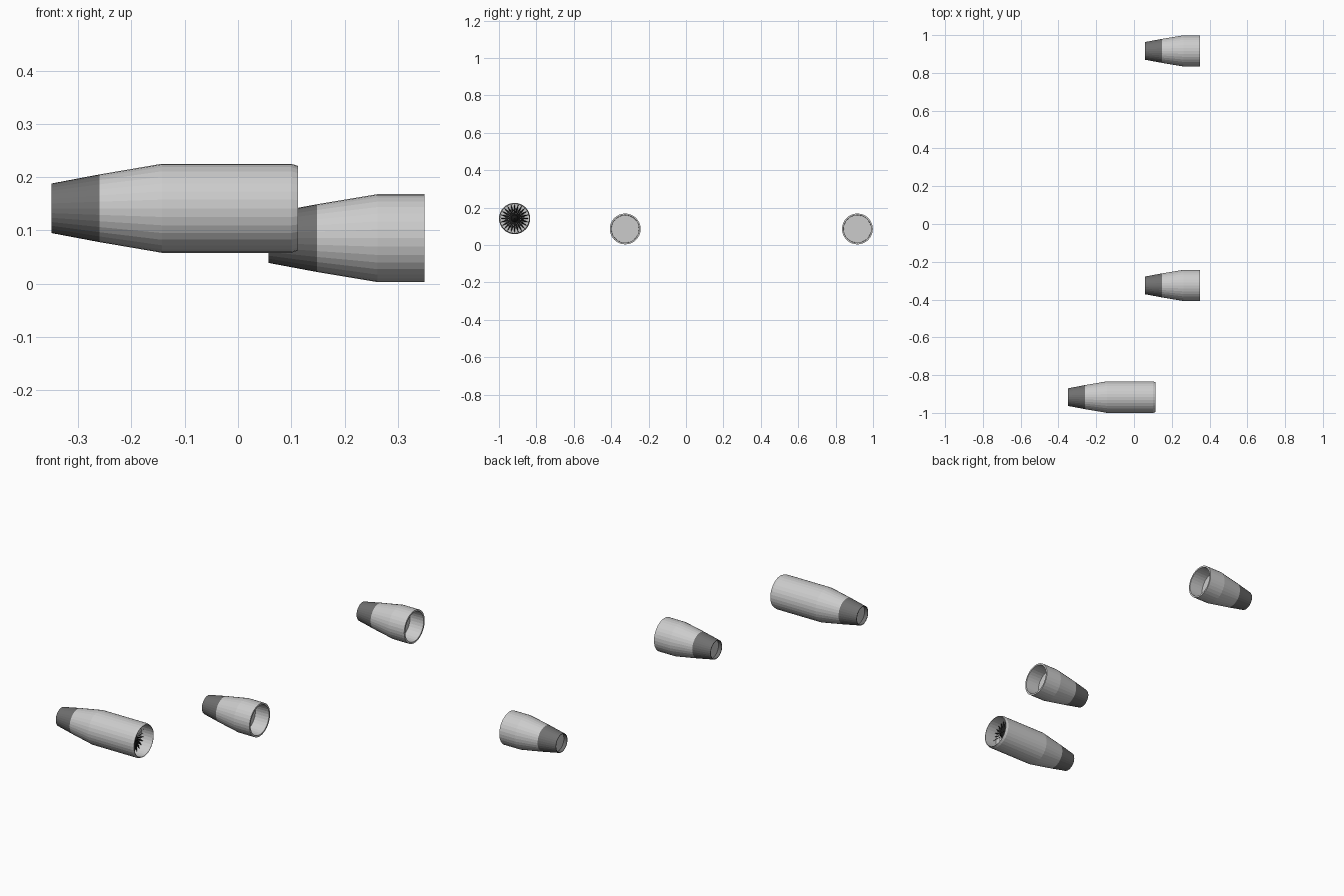
import bpy, bmesh
from math import sin, cos, pi, radians

if "Cube" in bpy.data.objects:
    bpy.data.objects.remove(bpy.data.objects["Cube"])

SEG = 32


def material(name, v):
    m = bpy.data.materials.new(name)
    m.diffuse_color = (v, v, v, 1)
    m.use_nodes = True
    m.node_tree.nodes["Principled BSDF"].inputs["Base Color"].default_value = m.diffuse_color
    return m


DARK = material("dark_metal", 0.16)
BLACK = material("black", 0.01)


def finish(bm, name, loc, mat=None):
    me = bpy.data.meshes.new(name)
    bm.to_mesh(me)
    bm.free()
    ob = bpy.data.objects.new(name, me)
    ob.location = loc
    bpy.context.collection.objects.link(ob)
    if mat:
        me.materials.append(mat)
    return ob


def lathe(name, profile, loc, mat=None):
    """Revolve (x, radius) points about the x axis; radius 0 closes an end."""
    bm = bmesh.new()
    rings = []
    for x, r in profile:
        if r == 0:
            rings.append([bm.verts.new((x, 0, 0))] * SEG)
        else:
            rings.append([bm.verts.new((x, r * cos(2 * pi * i / SEG), r * sin(2 * pi * i / SEG)))
                          for i in range(SEG)])
    for a, b in zip(rings, rings[1:]):
        for i in range(SEG):
            j = (i + 1) % SEG
            quad = list(dict.fromkeys((a[i], a[j], b[j], b[i])))
            bm.faces.new(quad)
    bmesh.ops.recalc_face_normals(bm, faces=bm.faces)
    return finish(bm, name, loc, mat)


def exhaust(name, x0, x1, loc):
    # tapered nozzle with a recessed end plate
    lathe(name, [(x1, .0635), (x0, .0465), (x0, .044), (x0 + .02, .046)], loc, DARK)
    lathe(name + "_plate", [(x0 + .02, .046), (x0 + .02, 0)], loc)


def fan(name, x, loc, count=24):
    # twisted blades tapering to pointed tips
    bm = bmesh.new()
    for k in range(count):
        a = 2 * pi * k / count
        vs = []
        for r, half, pitch in ((.015, .0028, 25), (.045, .006, 35), (.076, .0012, 50)):
            for s in (-1, 1):
                t = a + s * half * cos(radians(pitch)) / r
                vs.append(bm.verts.new((x + s * half * sin(radians(pitch)), r * cos(t), r * sin(t))))
        for i in (0, 2):
            bm.faces.new((vs[i], vs[i + 1], vs[i + 3], vs[i + 2]))
    finish(bm, name, loc, BLACK)
    # spinner at the hub
    lathe(name + "_spinner", [(x - .008, .02), (x + .004, .017), (x + .022, 0)], loc, BLACK)


# two short engine pods
for name, y in (("left_pod", .9165), ("middle_pod", -.325)):
    loc = (0, y, .0855)
    lathe(name + "_cowl", [(.148, .0635), (.262, .0825), (.35, .0825), (.35, .074),
                           (.275, .073), (.275, 0)], loc)
    exhaust(name + "_exhaust", .057, .148, loc)

# long engine pod with a bevelled lip and fan
loc = (0, -.9165, .1415)
lathe("long_pod_cowl", [(-.26, .0635), (-.143, .0835), (.1, .0835), (.1125, .0795), (.1125, .077),
                        (.045, .077), (.045, 0)], loc)
exhaust("long_pod_exhaust", -.35, -.26, loc)
fan("long_pod_fan", .06, loc)
